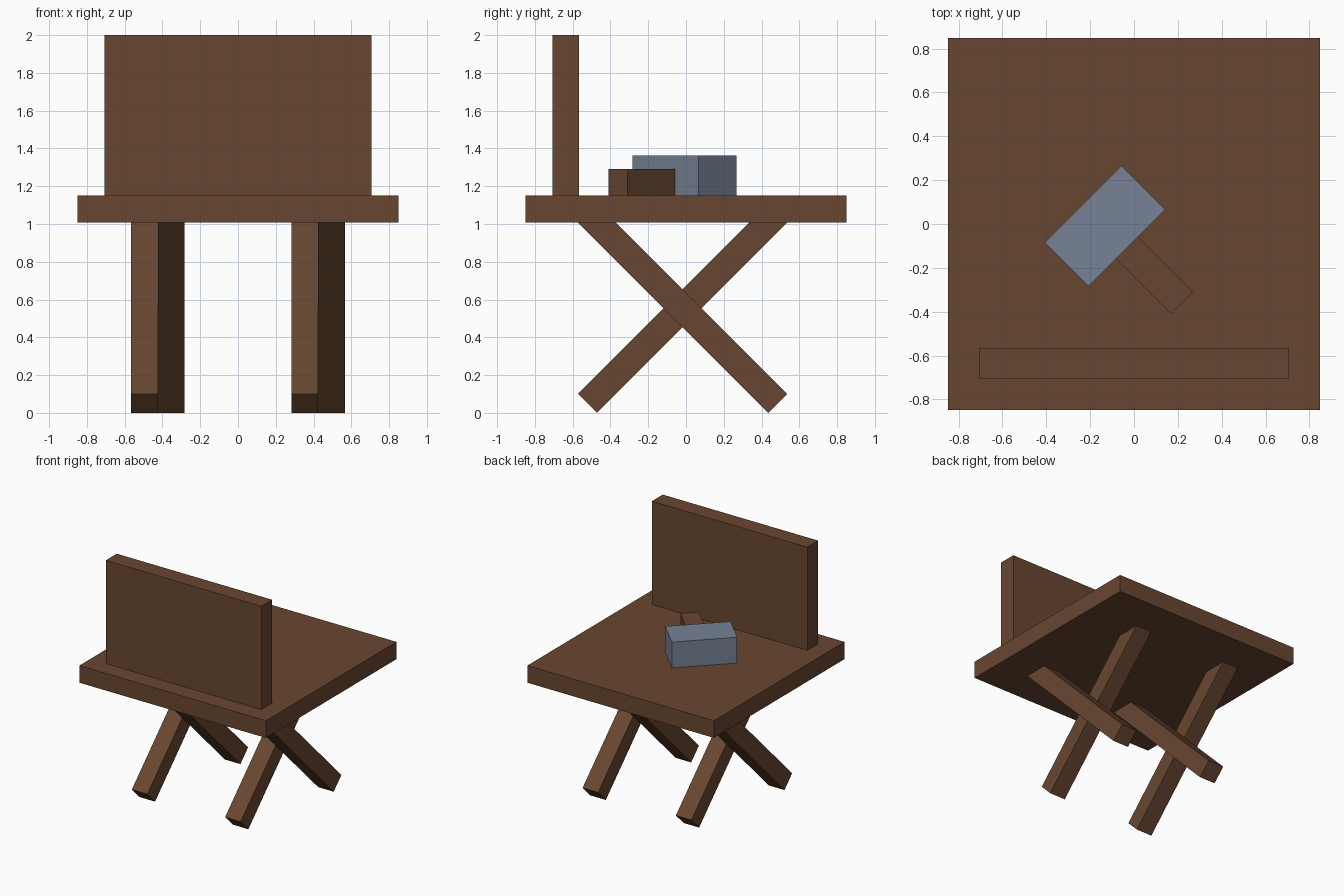
import bpy
import math
from mathutils import Matrix, Vector

if "Cube" in bpy.data.objects:
    bpy.data.objects.remove(bpy.data.objects["Cube"])

U = 0.1415  # one plank thickness


def material(name, rgb):
    m = bpy.data.materials.new(name)
    m.diffuse_color = (*rgb, 1.0)
    m.use_nodes = True
    m.node_tree.nodes["Principled BSDF"].inputs["Base Color"].default_value = m.diffuse_color
    return m


wood = material("brown wood", (0.141, 0.062, 0.031))
steel = material("blue grey metal", (0.181, 0.223, 0.305))


def box(name, centre, size, mat, axis="Z", degrees=0):
    """Box of a given size, turned about one axis through its centre."""
    bpy.ops.mesh.primitive_cube_add(size=1)
    ob = bpy.context.object
    ob.name = name
    ob.data.transform(Matrix.Diagonal((*size, 1)))
    ob.rotation_euler["XYZ".index(axis)] = math.radians(degrees)
    ob.location = centre
    ob.data.materials.append(mat)
    return ob


# Seat and upright back board
SEAT_LOW, SEAT_TOP = 1.009, 1.1505
box("seat", (0, 0, (SEAT_LOW + SEAT_TOP) / 2), (12 * U, 12 * U, U), wood)
box("back_board", (0, -4.5 * U, (SEAT_TOP + 2) / 2), (10 * U, U, 2 - SEAT_TOP), wood)

# Two pairs of crossed legs, side by side, ending inside the seat
for side, x in (("left", -3 * U), ("right", 3 * U)):
    for part, dx, tilt in (("rising_back", -U / 2, 45), ("rising_front", U / 2, -45)):
        box(f"{side}_leg_{part}", (x + dx, -0.018, 0.554), (U, 10.07 * U, U), wood, "X", tilt)

# Hammer lying on the seat: metal head and wooden handle
head = Vector((-0.132, -0.009, SEAT_TOP))
out = Vector((1, -1, 0)).normalized()
box("hammer_head", head + Vector((0, 0, 0.75 * U)), (3.5 * U, 2 * U, 1.5 * U), steel, "Z", 45)
box("hammer_handle", head + out * (2.25 * U) + Vector((0, 0, U / 2)),
    (2.5 * U, U, U), wood, "Z", -45)
